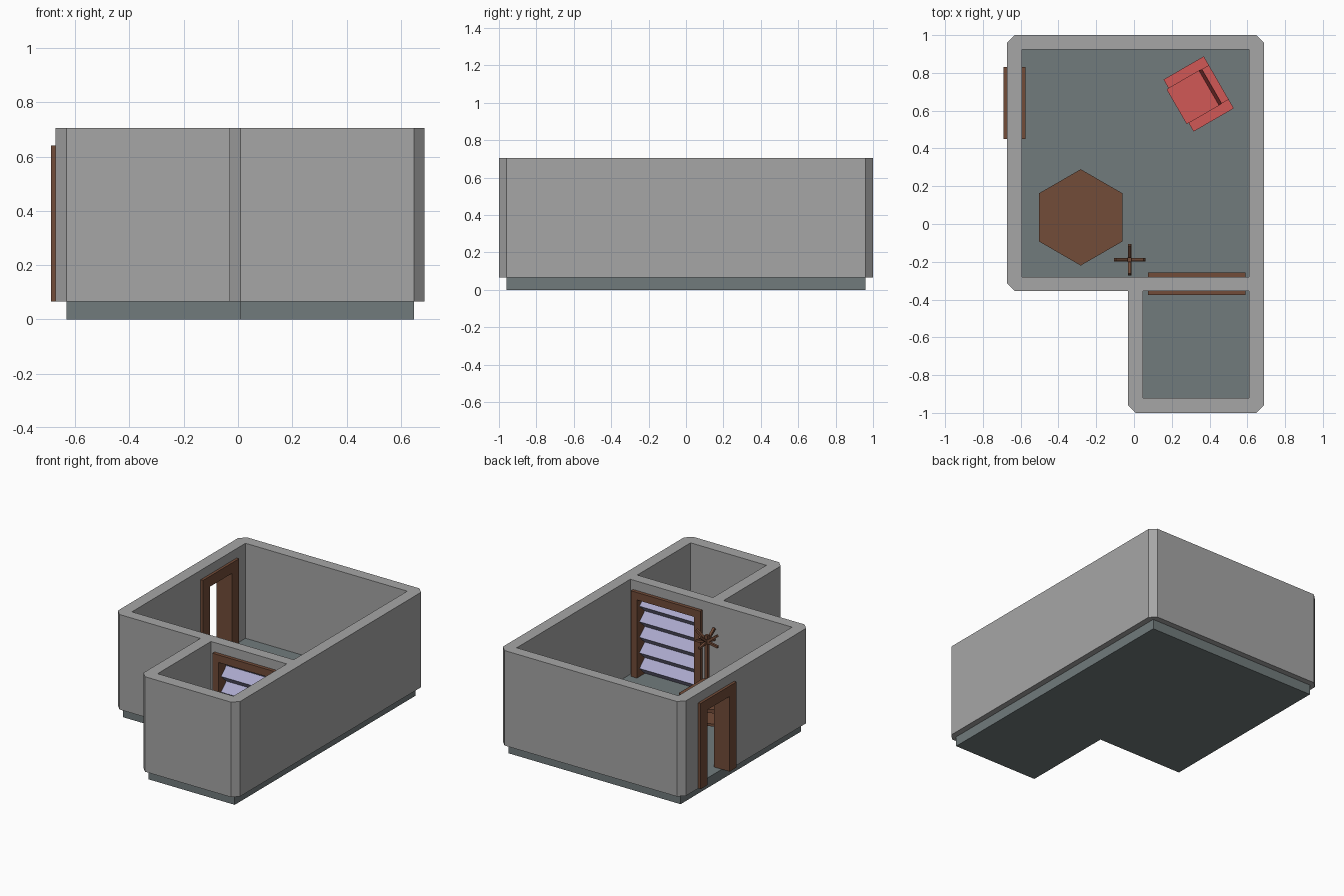
import bpy, bmesh, math
from mathutils import Matrix, Vector

if "Cube" in bpy.data.objects:
    bpy.data.objects.remove(bpy.data.objects["Cube"])

FLOOR, TOP = 0.067, 0.705


def material(name, rgb):
    m = bpy.data.materials.new(name)
    m.diffuse_color = (*rgb, 1)
    m.use_nodes = True
    m.node_tree.nodes["Principled BSDF"].inputs["Base Color"].default_value = m.diffuse_color
    return m


GREY = material("wall_grey", (0.38, 0.38, 0.38))
SLATE = material("floor_slate", (0.165, 0.198, 0.202))
WOOD = material("brown_wood", (0.168, 0.072, 0.040))
RED = material("red_fabric", (0.64, 0.098, 0.093))
LILAC = material("lilac_blind", (0.40, 0.39, 0.60))


def prism(name, pts, lo, hi, mat, matrix=Matrix()):
    """Extrude a flat outline from lo to hi along its local z."""
    bm = bmesh.new()
    f = bm.faces.new([bm.verts.new((x, y, lo)) for x, y in pts])
    ext = bmesh.ops.extrude_face_region(bm, geom=[f])
    vs = [v for v in ext["geom"] if isinstance(v, bmesh.types.BMVert)]
    bmesh.ops.translate(bm, verts=vs, vec=(0, 0, hi - lo))
    bm.transform(matrix)
    bmesh.ops.recalc_face_normals(bm, faces=bm.faces)
    me = bpy.data.meshes.new(name)
    bm.to_mesh(me)
    bm.free()
    me.materials.append(mat)
    ob = bpy.data.objects.new(name, me)
    bpy.context.collection.objects.link(ob)
    return ob


def box(name, x, y, z, mat, matrix=Matrix()):
    pts = [(x[0], y[0]), (x[1], y[0]), (x[1], y[1]), (x[0], y[1])]
    return prism(name, pts, z[0], z[1], mat, matrix)


def bar(name, a, b, w, mat):
    """Square bar from point a to point b."""
    a, b = Vector(a), Vector(b)
    d = b - a
    m = Matrix.Translation(a) @ d.to_track_quat('Z', 'Y').to_matrix().to_4x4()
    h = w / 2
    return box(name, (-h, h), (-h, h), (0, d.length), mat, m)


def hexagon(cx, cy, r):
    return [(cx + r * math.sin(i * math.pi / 3), cy + r * math.cos(i * math.pi / 3)) for i in range(6)]


# floor slab
prism("floor", [(-.632, -.316), (.009, -.316), (.009, -.96), (.648, -.96), (.648, .96), (-.632, .96)],
      0, FLOOR, SLATE)

# walls: chamfered outline, rooms and doorways cut out
c = 0.04
L, R, N, S = -.672, .688, -.031, -.355
walls = prism("walls", [(L, S + c), (L + c, S), (N, S), (N, -1 + c), (N + c, -1), (R - c, -1), (R, -1 + c),
                        (R, 1 - c), (R - c, 1), (L + c, 1), (L, 1 - c)], FLOOR, TOP, GREY)
cutters = [
    box("large_room_cutter", (-.592, .61), (-.28, .925), (0, 1), GREY),
    box("small_room_cutter", (.047, .61), (-.92, -.354), (0, 1), GREY),
    box("door_cutter", (-.8, -.5), (.485, .795), (0, .605), GREY),
    box("wide_opening_cutter", (.095, .57), (-.45, -.2), (0, .615), GREY),
]
for cut in cutters:
    mod = walls.modifiers.new("cut", 'BOOLEAN')
    mod.operation, mod.solver, mod.object = 'DIFFERENCE', 'EXACT', cut
deps = bpy.context.evaluated_depsgraph_get()
cut_mesh = bpy.data.meshes.new_from_object(walls.evaluated_get(deps))
walls.modifiers.clear()
walls.data = cut_mesh
for cut in cutters:
    bpy.data.objects.remove(cut)


# door frames: three-sided profiles through the walls
def frame_profile(w, jamb, head, h):
    a, b = w / 2, w / 2 - jamb
    return [(-a, 0), (-b, 0), (-b, h - head), (b, h - head), (b, 0), (a, 0), (a, h), (-a, h)]


upright = Matrix.Rotation(math.pi / 2, 4, 'X')
prism("door_frame", frame_profile(.38, .072, .07, .575), -.058, .058, WOOD,
      Matrix.Translation((-.632, .64, FLOOR)) @ Matrix.Rotation(math.pi / 2, 4, 'Z') @ upright)
prism("wide_frame", frame_profile(.516, .045, .05, .575), -.06, .06, WOOD,
      Matrix.Translation((.332, -.317, FLOOR)) @ upright)

# pleated blind in the wide opening
n, zb, zt = 5, FLOOR + .002, FLOOR + .525
step = (zt - zb) / (2 * n)
fold = [((.028 if i % 2 else -.028), zb + i * step) for i in range(2 * n + 1)]
outline = [(y - .005, z) for y, z in fold] + [(y + .005, z) for y, z in reversed(fold)]
to_x = Matrix(((0, 0, 1, 0), (1, 0, 0, -.317), (0, 1, 0, 0), (0, 0, 0, 1)))
prism("pleated_blind", outline, .117, .547, LILAC, to_x)

# six-sided table with lower shelf
tx, ty = -.282, .035
prism("table_top", hexagon(tx, ty, .255), .265, .29, WOOD)
prism("table_shelf", hexagon(tx, ty, .20), .155, .172, WOOD)
for i, (x, y) in enumerate(hexagon(tx, ty, .19)):
    bar(f"table_leg_{i}", (x, y, FLOOR), (x, y, .27), .025, WOOD)

# coat rack: pole, four raised arms, four low hooks, four feet
rx, ry = -.023, -.189
bar("rack_pole", (rx, ry, FLOOR), (rx, ry, .535), .022, WOOD)
for i in range(4):
    dx, dy = round(math.cos(i * math.pi / 2)), round(math.sin(i * math.pi / 2))

    def at(r, z):
        return (rx + dx * r, ry + dy * r, z)
    bar(f"rack_arm_{i}", at(0, .49), at(.078, .55), .016, WOOD)
    bar(f"rack_hook_{i}", at(0, .49), at(.082, .475), .014, WOOD)
    bar(f"rack_foot_{i}", at(0, .115), at(.08, FLOOR + .008), .018, WOOD)

# armchair, back towards the far corner
ch = Matrix.Translation((.338, .686, FLOOR)) @ Matrix.Rotation(math.radians(30), 4, 'Z')
box("chair_seat", (-.13, .08), (-.106, .106), (.012, .125), RED, ch)
for side, s in (("left", 1), ("right", -1)):
    y0, y1 = sorted((s * .105, s * .159))
    box(f"chair_arm_{side}", (-.118, .128), (y0, y1), (.012, .18), RED, ch)
    for x in (-.10, .09):
        box(f"chair_foot_{side}", (x, x + .03), (s * .13 - .015, s * .13 + .015), (0, .014), WOOD, ch)
# leaning backrest, profile in depth and height
prism("chair_back", [(.055, .012), (.11, .012), (.128, .27), (.085, .27)], -.105, .105, RED, ch @ upright)
